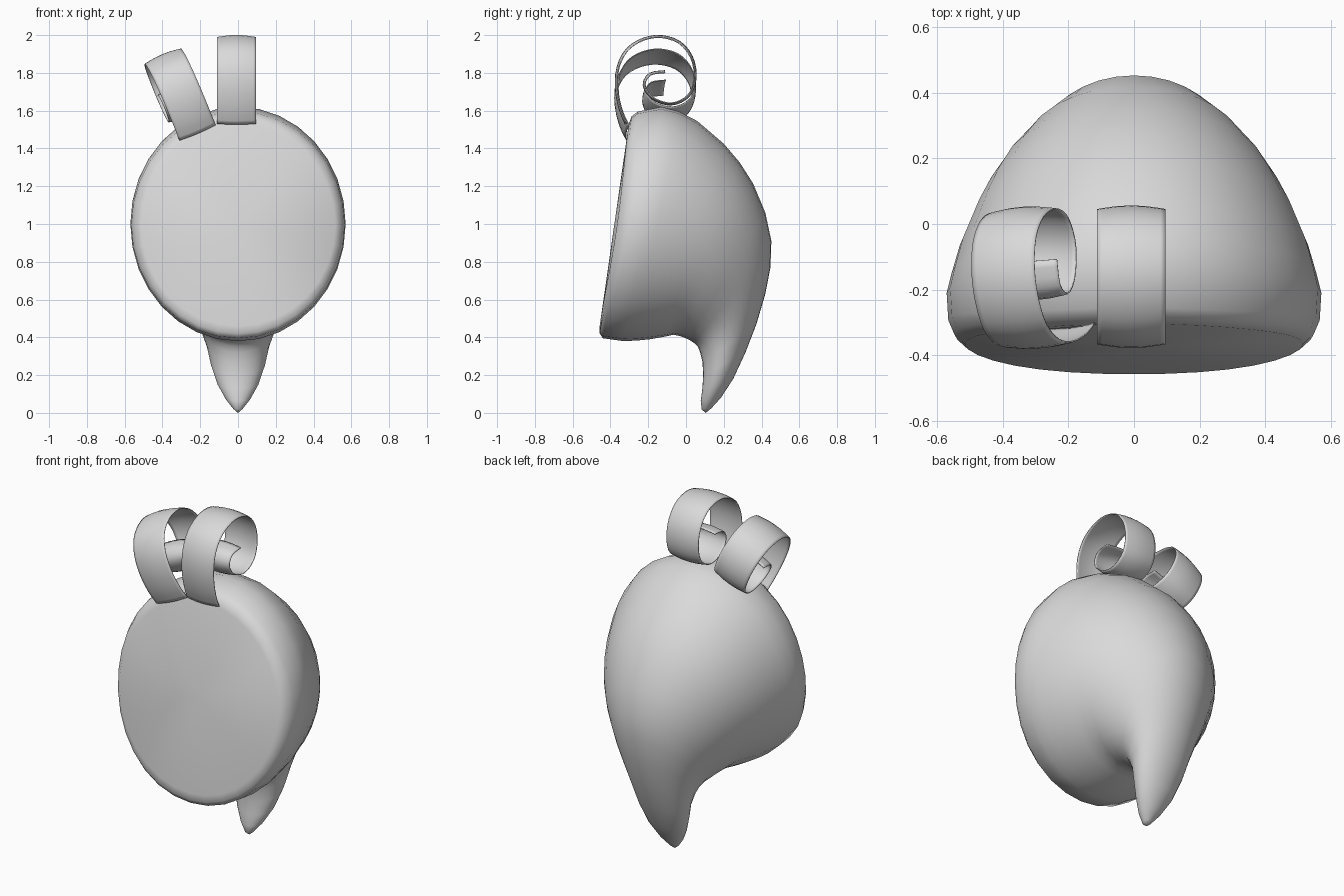
import bpy, bmesh, math
from mathutils import Vector

cube = bpy.data.objects.get("Cube")
if cube:
    bpy.data.objects.remove(cube, do_unlink=True)

GREY = (0.7, 0.7, 0.7, 1)
grey = bpy.data.materials.new("plain_grey")
grey.use_nodes = True
grey.diffuse_color = GREY
grey.node_tree.nodes["Principled BSDF"].inputs["Base Color"].default_value = GREY


def finish(name, bm, angle):
    bmesh.ops.recalc_face_normals(bm, faces=bm.faces)
    mesh = bpy.data.meshes.new(name)
    bm.to_mesh(mesh)
    bm.free()
    mesh.materials.append(grey)
    obj = bpy.data.objects.new(name, mesh)
    bpy.context.collection.objects.link(obj)
    bpy.ops.object.select_all(action='DESELECT')
    obj.select_set(True)
    bpy.context.view_layer.objects.active = obj
    bpy.ops.object.shade_smooth_by_angle(angle=math.radians(angle))
    return obj


def bridge(bm, rows, closed):
    for a, b in zip(rows, rows[1:]):
        n = len(a)
        for i in range(n if closed else n - 1):
            j = (i + 1) % n
            bm.faces.new((a[i], a[j], b[j], b[i]))


# Body: oval rings fan from the flat front round to the drooping tail.
# Each ring: top y, top z, bottom y, bottom z, half width, sideways bend
RINGS = [
    (-0.303, 1.53, -0.457, 0.46, 0.515, 0.015),
    (-0.288, 1.57, -0.457, 0.42, 0.548, 0.04),
    (-0.255, 1.595, -0.44, 0.395, 0.565, 0.055),
    (-0.13, 1.62, -0.33, 0.38, 0.57, 0.02),
    (-0.04, 1.597, -0.26, 0.383, 0.555, 0),
    (0.06, 1.545, -0.19, 0.39, 0.53, 0),
    (0.2, 1.425, -0.11, 0.404, 0.48, 0),
    (0.285, 1.325, -0.065, 0.414, 0.442, 0),
    (0.355, 1.215, -0.025, 0.405, 0.4, 0),
    (0.42, 1.06, 0.015, 0.388, 0.34, 0),
    (0.452, 0.91, 0.045, 0.368, 0.28, 0),
    (0.447, 0.77, 0.063, 0.35, 0.24, 0),
    (0.42, 0.63, 0.075, 0.32, 0.203, 0),
    (0.373, 0.47, 0.087, 0.27, 0.168, 0),
    (0.315, 0.32, 0.091, 0.205, 0.145, 0),
    (0.25, 0.18, 0.087, 0.13, 0.11, 0),
    (0.185, 0.08, 0.078, 0.065, 0.065, 0),
    (0.135, 0.025, 0.083, 0.018, 0.025, 0),
]
SIDES = 32
bm = bmesh.new()
rows = []
for ty, tz, by, bz, w, bend in RINGS:
    row = []
    for i in range(SIDES):
        a = math.tau * i / SIDES
        c, s = math.cos(a), math.sin(a)
        row.append(bm.verts.new((w * c,
                                 (ty + by) / 2 + (ty - by) / 2 * s + bend * c ** 4,
                                 (tz + bz) / 2 + (tz - bz) / 2 * s)))
    rows.append(row)
bridge(bm, rows, True)
# Front disc and tail tip
for row, centre in ((rows[0], (0, -0.38, 0.995)), (rows[-1], (0, 0.105, 0))):
    v = bm.verts.new(centre)
    for i in range(SIDES):
        bm.faces.new((row[i], row[(i + 1) % SIDES], v))
finish("body", bm, 60)

# Curls: a ribbon swept along a spiral, heights measured from its foot
SPIRAL = [(-0.315, 0), (-0.347, 0.08), (-0.367, 0.19), (-0.358, 0.30), (-0.31, 0.393),
          (-0.225, 0.447), (-0.13, 0.461), (-0.035, 0.43), (0.027, 0.355), (0.047, 0.26),
          (0.027, 0.17), (-0.03, 0.12), (-0.1, 0.108), (-0.18, 0.14), (-0.22, 0.205),
          (-0.19, 0.262), (-0.11, 0.275)]


def smooth_path(pts, steps=3):
    ext = [pts[0]] + pts + [pts[-1]]
    out = []
    for k in range(1, len(ext) - 2):
        p0, p1, p2, p3 = (Vector(p) for p in ext[k - 1:k + 3])
        for s in range(steps):
            t = s / steps
            out.append(0.5 * (2 * p1 + (p2 - p0) * t + (2 * p0 - 5 * p1 + 4 * p2 - p3) * t * t
                              + (3 * p1 - p0 - 3 * p2 + p3) * t ** 3))
    return out + [Vector(pts[-1])]


def curl(name, location, tilt, yaw, height):
    path = smooth_path(SPIRAL)
    bm = bmesh.new()
    rows = []
    for i, p in enumerate(path):
        d = (path[min(i + 1, len(path) - 1)] - path[max(i - 1, 0)]).normalized()
        normal = Vector((-d.y, d.x))
        row = []
        for u in (-1, -0.85, -0.4, 0, 0.4, 0.85, 1):
            q = p + normal * 0.007 * (1 - 1.6 * u * u)  # gently domed ribbon
            row.append(bm.verts.new((0.104 * u, q.x, q.y)))
        rows.append(row)
    bridge(bm, rows, False)
    obj = finish(name, bm, 50)
    obj.location = location
    obj.rotation_euler = (0, math.radians(tilt), math.radians(yaw))
    obj.scale = (1, 1, height)
    mod = obj.modifiers.new("thickness", 'SOLIDIFY')
    mod.thickness = 0.005
    mod.offset = 0


curl("middle_curl", (-0.008, 0, 1.53), 0, 0, 1)
curl("right_curl", (-0.236, 0.003, 1.482), -23, 4, 0.96)
